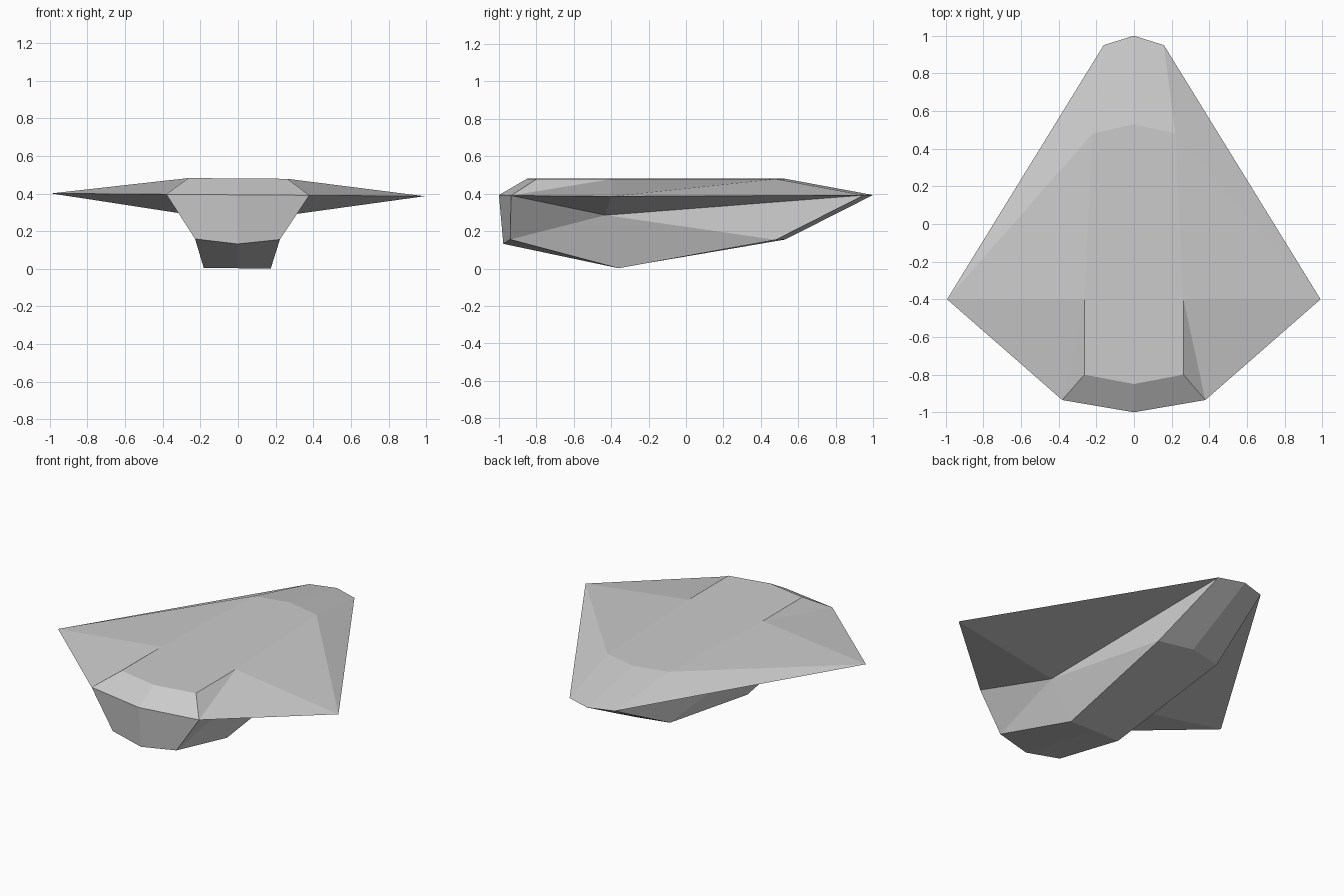
import bpy
import bmesh

default = bpy.data.objects.get("Cube")
if default:
    bpy.data.objects.remove(default)

# Single grey hull paint
grey = bpy.data.materials.new("hull_grey")
grey.use_nodes = True
colour = (0.6, 0.6, 0.6, 1)
grey.diffuse_color = colour
grey.node_tree.nodes["Principled BSDF"].inputs["Base Color"].default_value = colour

# Corner points of the left half
points = {
    # raised deck
    "deck_nose": (0, -.85, .48), "deck_front": (.263, -.8, .48),
    "deck_mid": (.263, -.4, .48), "deck_rear": (.22, .48, .48),
    "deck_tail": (0, .53, .48),
    # outer rim
    "rim_nose": (0, -1, .393), "rim_front": (.38, -.935, .393),
    "wing_tip": (.992, -.4, .393), "rim_rear": (.16, .95, .393),
    "rim_tail": (0, 1, .393),
    # underside
    "wing_root": (.265, -.43, .287), "chin_nose": (0, -.977, .132),
    "chin_front": (.225, -.94, .157), "keel_mid": (0, -.36, .003),
    "keel_side": (.178, -.36, .003), "belly_rear": (.22, .48, .155),
    "belly_tail": (0, .53, .155),
}

panels = [
    # deck and its bevels
    "deck_nose deck_front deck_mid deck_rear deck_tail",
    "rim_nose rim_front deck_front deck_nose",
    "rim_front deck_mid deck_front",
    "rim_rear rim_tail deck_tail deck_rear",
    # wing top
    "rim_front wing_tip deck_mid",
    "wing_tip deck_rear deck_mid",
    "wing_tip rim_rear deck_rear",
    # wing underside
    "rim_front wing_root wing_tip",
    "wing_root rim_rear wing_tip",
    # nose, flanks and tail
    "chin_nose chin_front rim_front rim_nose",
    "chin_front wing_root rim_front",
    "chin_front keel_side wing_root",
    "keel_side belly_rear wing_root",
    "wing_root belly_rear rim_rear",
    "belly_rear belly_tail rim_tail rim_rear",
    # belly
    "chin_nose keel_mid keel_side chin_front",
    "keel_mid belly_tail belly_rear keel_side",
]

bm = bmesh.new()
corners = {name: bm.verts.new(co) for name, co in points.items()}
for panel in panels:
    bm.faces.new([corners[name] for name in panel.split()])
bmesh.ops.recalc_face_normals(bm, faces=bm.faces)

mesh = bpy.data.meshes.new("winged_hull")
bm.to_mesh(mesh)
bm.free()
mesh.materials.append(grey)

hull = bpy.data.objects.new("winged_hull", mesh)
bpy.context.collection.objects.link(hull)

# Mirror to the right side, with a very slight roll
mirror = hull.modifiers.new("mirror", "MIRROR")
mirror.use_clip = True
hull.rotation_euler.y = 0.0075
hull.location.x = -0.004
